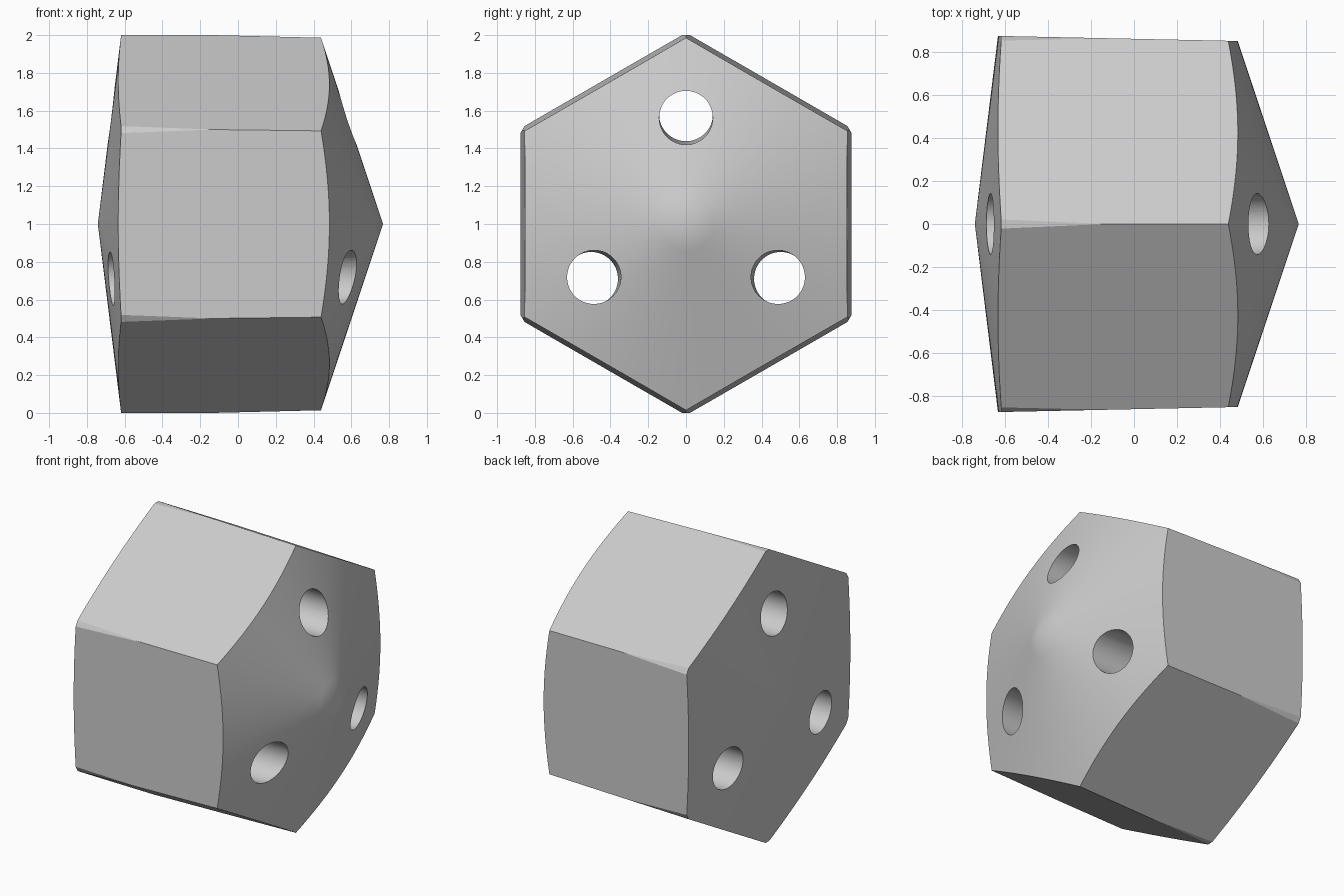
import bpy, bmesh, math
from mathutils import Matrix, Vector

if "Cube" in bpy.data.objects:
    bpy.data.objects.remove(bpy.data.objects["Cube"])

MID = Vector((0, 0, 1))  # the part lies along x, centred at this point


def new_object(name, bm):
    bmesh.ops.recalc_face_normals(bm, faces=bm.faces)
    mesh = bpy.data.meshes.new(name)
    bm.to_mesh(mesh)
    bm.free()
    obj = bpy.data.objects.new(name, mesh)
    bpy.context.collection.objects.link(obj)
    return obj


def bar(name, sides, r_back, r_front, length, direction, offset, spin=0):
    """Straight or tapered bar around the given direction."""
    bm = bmesh.new()
    bmesh.ops.create_cone(bm, cap_ends=True, segments=sides,
                          radius1=r_back, radius2=r_front, depth=length)
    turn = direction.to_track_quat('Z', 'Y').to_matrix().to_4x4()
    bm.transform(Matrix.Translation(MID + offset) @ turn @ Matrix.Rotation(spin, 4, 'Z'))
    return new_object(name, bm)


def lathe(name, profile, steps):
    """Revolve (x, radius) points around the x axis."""
    bm = bmesh.new()
    verts = [bm.verts.new((x, 0, r)) for x, r in profile]
    edges = [bm.edges.new(pair) for pair in zip(verts, verts[1:])]
    bmesh.ops.spin(bm, geom=verts + edges, cent=(0, 0, 0), axis=(1, 0, 0),
                   angle=math.tau, steps=steps, use_merge=True)
    bmesh.ops.remove_doubles(bm, verts=bm.verts, dist=1e-5)
    bm.transform(Matrix.Translation(MID))
    return new_object(name, bm)


def combine(obj, cutter, operation):
    mod = obj.modifiers.new(operation, 'BOOLEAN')
    mod.object, mod.operation, mod.solver = cutter, operation, 'EXACT'
    bpy.context.view_layer.objects.active = obj
    bpy.ops.object.modifier_apply(modifier=mod.name)
    bpy.data.objects.remove(cutter)


# Tapered six-sided body with a corner pointing up
axis = Vector((1, 0, 0))
body = bar("hexagonal_body", 6, 1.0213, 0.9723, 2, axis, Vector())
top = max(body.data.vertices, key=lambda v: v.co.z)
if top.co.z < 1.95:
    body.data.transform(Matrix.Translation(MID) @ Matrix.Rotation(math.pi / 6, 4, 'X')
                        @ Matrix.Translation(-MID))

# Shallow cone at the back, steeper cone at the front, rounded corners
turned = lathe("turned_limit", [(-0.742, 0), (-0.619, 1), (0.435, 1), (0.768, 0)], 144)
combine(body, turned, 'INTERSECT')

# Central bore and three slightly converging bores around it
combine(body, bar("central_bore", 64, 0.144, 0.144, 3, axis, Vector()), 'DIFFERENCE')
for degrees in (90, 210, 330):
    a = math.radians(degrees)
    radial = Vector((0, math.cos(a), math.sin(a)))
    direction = (axis - 0.014 * radial).normalized()
    combine(body, bar("side_bore", 64, 0.142, 0.142, 3, direction, 0.5705 * radial), 'DIFFERENCE')

# One plain grey finish
grey = bpy.data.materials.new("grey")
grey.use_nodes = True
colour = (0.6, 0.6, 0.6, 1)
grey.diffuse_color = colour
grey.node_tree.nodes["Principled BSDF"].inputs["Base Color"].default_value = colour
body.data.materials.clear()
body.data.materials.append(grey)

bpy.ops.object.select_all(action='DESELECT')
body.select_set(True)
bpy.context.view_layer.objects.active = body
bpy.ops.object.shade_smooth_by_angle(angle=math.radians(20))
